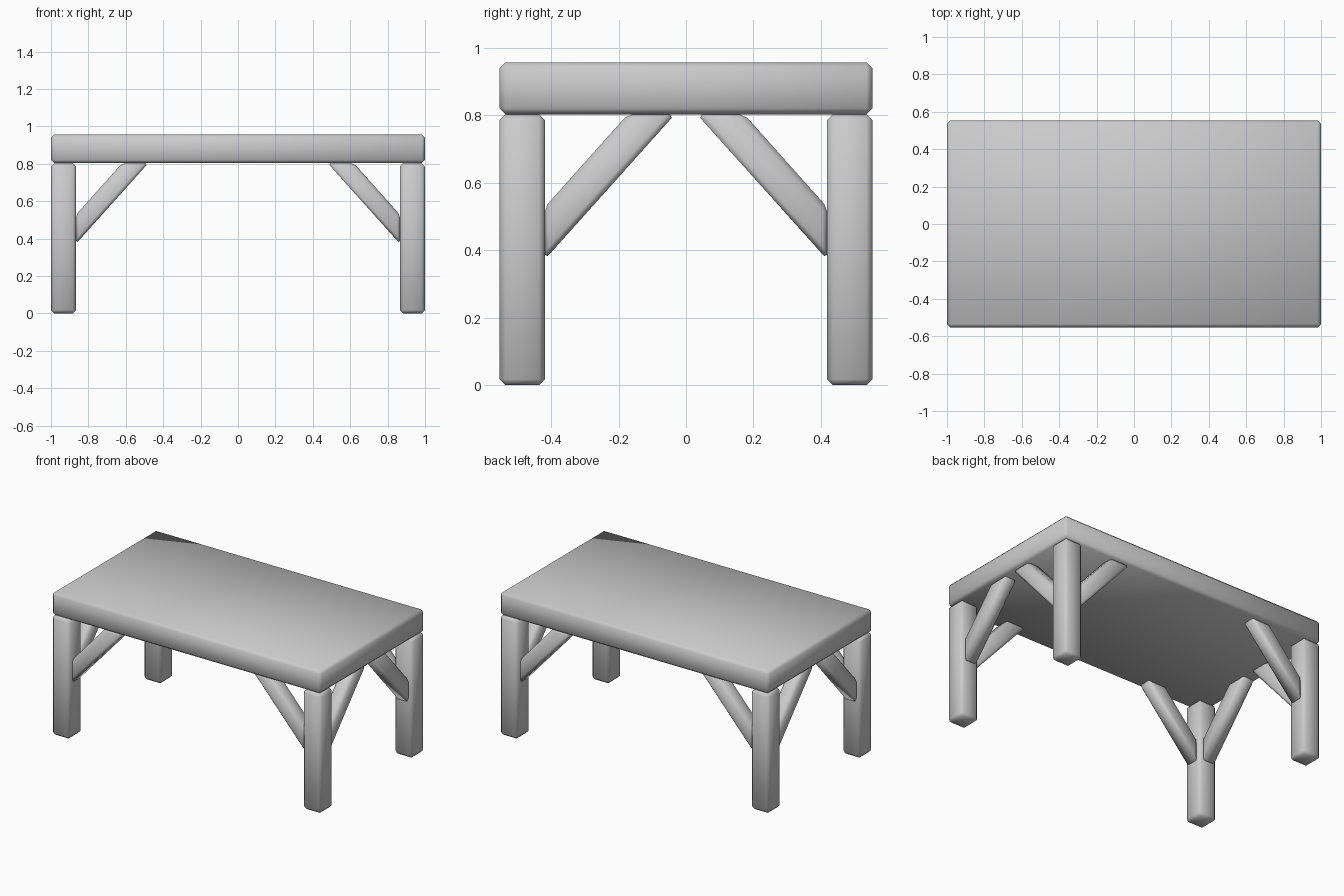
import bpy, bmesh
from mathutils import Vector

if "Cube" in bpy.data.objects:
    bpy.data.objects.remove(bpy.data.objects["Cube"])

LEG = 0.135          # leg thickness
HX, HY = 1.0, 0.553  # half size of the table
BRACE = 0.10         # brace thickness


def finish(name, bm, bevel):
    # chamfer every edge and shade smoothly
    bmesh.ops.recalc_face_normals(bm, faces=bm.faces)
    bmesh.ops.bevel(bm, geom=bm.edges[:], offset=bevel, segments=1,
                    affect='EDGES', clamp_overlap=True)
    bmesh.ops.recalc_face_normals(bm, faces=bm.faces)
    for f in bm.faces:
        f.smooth = True
    mesh = bpy.data.meshes.new(name)
    bm.to_mesh(mesh)
    bm.free()
    ob = bpy.data.objects.new(name, mesh)
    bpy.context.collection.objects.link(ob)
    return ob


def box(name, lo, hi, bevel):
    lo, hi = Vector(lo), Vector(hi)
    bm = bmesh.new()
    bmesh.ops.create_cube(bm, size=1)
    for v in bm.verts:
        v.co = (lo + hi) / 2 + v.co * (hi - lo)
    return finish(name, bm, bevel)


def brace(name, place):
    # slanted bar: profile is (distance from leg face, height)
    profile = [(0, 0.37), (0.39, 0.805), (0.25, 0.805), (0, 0.525)]
    bm = bmesh.new()
    a = [bm.verts.new(place(d, -BRACE / 2, z)) for d, z in profile]
    b = [bm.verts.new(place(d, BRACE / 2, z)) for d, z in profile]
    bm.faces.new(a)
    bm.faces.new(b[::-1])
    for i in range(4):
        j = (i + 1) % 4
        bm.faces.new((a[j], a[i], b[i], b[j]))
    return finish(name, bm, 0.017)


# thick top slab
box("table_top", (-HX, -HY, 0.803), (HX, HY, 0.957), 0.018)

# four corners: a leg and two braces each
for sx, side in ((-1, "left"), (1, "right")):
    for sy, end in ((-1, "front"), (1, "back")):
        tag = f"{end}_{side}"
        xs = sorted((sx * HX, sx * (HX - LEG)))
        ys = sorted((sy * HY, sy * (HY - LEG)))
        box(f"{tag}_leg", (xs[0], ys[0], 0), (xs[1], ys[1], 0.803), 0.018)
        cx, cy = sum(xs) / 2, sum(ys) / 2
        brace(f"{tag}_long_brace",
              lambda d, w, z: (sx * (HX - LEG + 0.003 - d), cy + w, z))
        brace(f"{tag}_short_brace",
              lambda d, w, z: (cx + w, sy * (HY - LEG + 0.003 - d), z))
